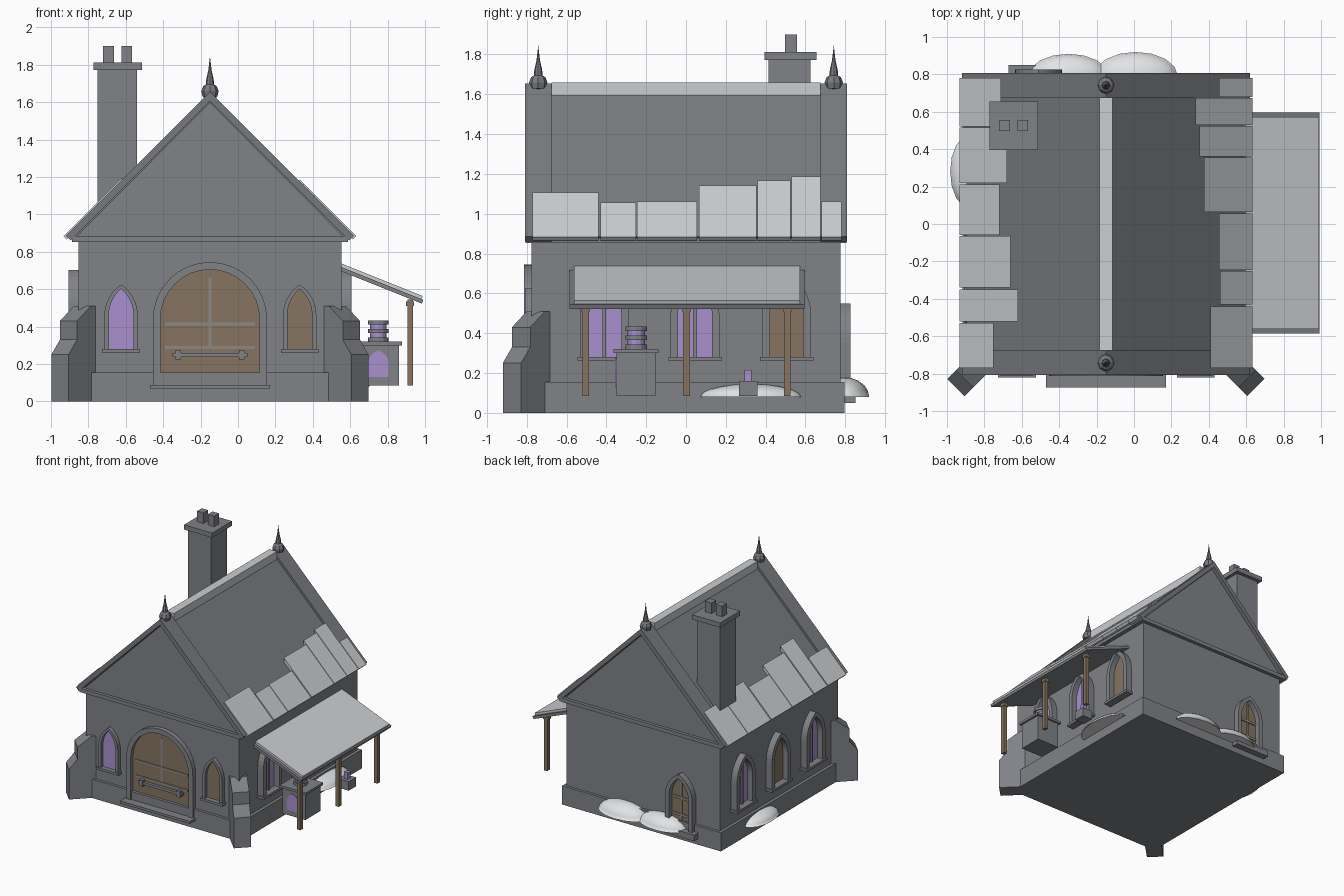
import bpy, bmesh, math
from mathutils import Matrix, Vector

if "Cube" in bpy.data.objects:
    bpy.data.objects.remove(bpy.data.objects["Cube"])


def material(name, rgb):
    m = bpy.data.materials.new(name)
    m.use_nodes = True
    m.diffuse_color = (*rgb, 1)
    m.node_tree.nodes["Principled BSDF"].inputs["Base Color"].default_value = (*rgb, 1)
    return m


stone = material("grey stone", (.22, .225, .245))
slate = material("roof slate", (.19, .195, .21))
frost = material("pale frost", (.6, .61, .63))
snow = material("white snow", (.76, .77, .78))
wood = material("brown wood", (.24, .175, .12))
glass = material("purple glass", (.40, .28, .62))
iron = material("worn iron", (.27, .25, .23))

CX, HW, HD = -.15, .703, .775   # house centre, half width, half depth


def finish(name, bm, mat, matrix=None, smooth=False):
    bmesh.ops.recalc_face_normals(bm, faces=bm.faces)
    me = bpy.data.meshes.new(name)
    bm.to_mesh(me)
    bm.free()
    if matrix is not None:
        me.transform(matrix)
    me.materials.append(mat)
    ob = bpy.data.objects.new(name, me)
    bpy.context.collection.objects.link(ob)
    if smooth:
        for p in me.polygons:
            p.use_smooth = True
    return ob


def box(name, mat, x, y, z, matrix=None):
    bm = bmesh.new()
    bmesh.ops.create_cube(bm, size=1)
    for v in bm.verts:
        v.co = [r[0] + (c + .5) * (r[1] - r[0]) for c, r in zip(v.co, (x, y, z))]
    return finish(name, bm, mat, matrix)


def prism(name, mat, pts, y0, y1, matrix=None):
    """Extrude an (x, z) outline along y."""
    bm = bmesh.new()
    face = bm.faces.new([bm.verts.new((x, y0, z)) for x, z in pts])
    new = bmesh.ops.extrude_face_region(bm, geom=[face])["geom"]
    bmesh.ops.translate(bm, vec=(0, y1 - y0, 0),
                        verts=[g for g in new if isinstance(g, bmesh.types.BMVert)])
    return finish(name, bm, mat, matrix)


def lathe(name, mat, profile, x, y, sides, smooth=False):
    bm = bmesh.new()
    vs = [bm.verts.new((r, 0, z)) for r, z in profile]
    es = [bm.edges.new(p) for p in zip(vs, vs[1:])]
    bmesh.ops.spin(bm, geom=vs + es, axis=(0, 0, 1), cent=(0, 0, 0),
                   angle=math.tau, steps=sides)
    bmesh.ops.remove_doubles(bm, verts=bm.verts, dist=.0005)
    return finish(name, bm, mat, Matrix.Translation((x, y, 0)), smooth)


def arch(hw, z0, zs, top, steps=8):
    """Outline of a round or pointed arch."""
    h = top - zs
    c = max(0, (h * h - hw * hw) / (2 * hw))
    r, end = hw + c, math.atan2(h, c)
    side = [(r * math.cos(end * i / steps) - c, zs + r * math.sin(end * i / steps))
            for i in range(steps)]
    right = [(hw, z0)] + side
    return right + [(0, top)] + [(-x, z) for x, z in reversed(right)]


def surround(name, mat, outer, inner, depth, matrix):
    bm = bmesh.new()
    loops = [[bm.verts.new((x, y, z)) for x, z in pts]
             for pts, y in ((outer, .02), (outer, -depth), (inner, -depth), (inner, .02))]
    for a, b in zip(loops, loops[1:] + loops[:1]):
        for i in range(len(a) - 1):
            bm.faces.new((a[i], a[i + 1], b[i + 1], b[i]))
    for i in (0, -1):
        bm.faces.new([l[i] for l in loops])
    finish(name, bm, mat, matrix)


def wall(side, u):
    """Frame on a wall: local -y points outwards, u is the world coordinate along it."""
    place = {"front": (u, -HD, 0), "back": (u, HD, 180),
             "right": (CX + HW, u, 90), "left": (CX - HW, u, -90)}[side]
    return Matrix.Translation((place[0], place[1], 0)) @ Matrix.Rotation(math.radians(place[2]), 4, "Z")


def opening(name, mat, m, hw, z0, zs, top, rim, depth, sill=True):
    prism(name + "_panel", mat, arch(hw + .004, z0, zs, top + .004), .02, -.007, m)
    surround(name + "_surround", stone, arch(hw + rim, z0, zs, top + rim),
             arch(hw, z0, zs, top), depth, m)
    if sill:
        w = hw + rim + .012
        box(name + "_sill", stone, (-w, w), (-depth - .012, .02), (z0 - .02, z0), m)


# House body
box("plinth", stone, (CX - HW - .025, CX + HW + .025), (-.797, .797), (0, .155))
box("walls", stone, (CX - HW, CX + HW), (-HD, HD), (.1, .87))
box("cornice", stone, (CX - .738, CX + .738), (-.805, .805), (.853, .885))
prism("gable", stone, [(CX - .715, .88), (CX + .715, .88), (CX, 1.6)], -.78, .78)


# Roof slopes, verge trims and frost slabs along the eaves
def slope(name, mat, s, h0, h1, c, t, y0, y1):
    pts = [(h0, c - h0), (h1, c - h1), (h1 - t / 2, c - h1 - t / 2), (h0, c - h0 - t)]
    prism(name, mat, [(CX + s * h, z) for h, z in pts], y0, y1)


RIGHT = [(.68, .78, .605), (.53, .675, .48), (.36, .525, .5), (.065, .355, .525),
         (-.245, .055, .605), (-.43, -.25, .61), (-.77, -.44, .56)]
LEFT = [(.52, .78, .56), (.22, .515, .53), (-.06, .21, .57), (-.34, -.065, .51),
        (-.52, -.35, .47), (-.77, -.53, .6)]
for s, tag, slabs in ((1, "left", RIGHT), (-1, "right", LEFT)):
    slope("roof_slope_" + tag, slate, s, 0, .745, 1.63, .05, -.69, .69)
    for e in (-1, 1):
        slope("verge_trim_" + tag, slate, s, 0, .77, 1.655, .05, e * .675, e * .808)
    for y0, y1, h in slabs:
        slope("eave_frost_" + tag, frost, s, h, .783, 1.667, .035, y0, y1)
box("ridge_cap", frost, (CX - .035, CX + .035), (-.675, .675), (1.59, 1.66))
for y in (-.742, .742):
    lathe("finial", slate, [(0, 1.62), (.04, 1.63), (.046, 1.66), (.036, 1.685), (.022, 1.695),
                            (.02, 1.72), (.009, 1.77), (0, 1.845)], CX, y, 8)

# Chimney
box("chimney_shaft", stone, (-.75, -.54), (.415, .625), (.9, 1.78))
box("chimney_cap", stone, (-.772, -.514), (.395, .655), (1.773, 1.812))
for x in (-.693, -.595):
    box("chimney_pot", stone, (x - .029, x + .029), (.497, .557), (1.81, 1.9))

# Diagonal corner buttresses
for s in (-1, 1):
    m = Matrix.Translation((CX + s * HW, -HD, 0)) @ Matrix.Rotation(
        math.radians(-45 if s > 0 else -135), 4, "Z")
    prism("buttress", stone, [(-.1, 0), (.14, 0), (.14, .25), (.075, .33), (.075, .43),
                              (-.03, .51), (-.1, .51)], -.065, .065, m)

# Main door with straps and bolt
m = wall("front", CX)
opening("main_door", wood, m, .265, .155, .44, .705, .04, .038, False)
for s in (-1, 1):
    box("door_jamb_foot", stone, sorted((s * .265, s * .305)), (-.038, .02), (.08, .156), m)
box("threshold", stone, (-.27, .27), (-.03, .02), (.08, .155), m)
box("door_step", stone, (-.32, .32), (-.098, .02), (.068, .088), m)
for z in (.287, .414):
    box("door_strap", iron, (-.24, .24), (-.014, 0), (z - .008, z + .008), m)
box("door_seam", iron, (-.007, .007), (-.013, 0), (.28, .66), m)
box("door_bolt", stone, (-.2, .2), (-.03, 0), (.238, .26), m)
for x in (-.17, .17):
    box("bolt_bracket", stone, (x - .014, x + .014), (-.036, 0), (.225, .275), m)

# Front windows
for x, mat in ((-.625, glass), (.33, wood)):
    opening("front_window", mat, wall("front", x), .066, .28, .46, .602, .023, .034)

# Side windows
for side in ("left", "right"):
    for y, mat in ((-.41, glass), (.045, glass if side == "right" else wood),
                   (.505, wood if side == "right" else glass)):
        m = wall(side, y)
        opening("side_window", mat, m, .085, .28, .5, .665, .037, .053)
        if mat == glass:
            box("mullion", stone, (-.009, .009), (-.02, 0), (.28, .65), m)

# Back door
m = wall("back", -.51)
opening("back_door", wood, m, .09, .1, .35, .515, .035, .05, False)
box("back_step", stone, (-.16, .16), (-.075, .02), (.05, .1), m)
for z in (.2, .34):
    box("back_door_strap", iron, (-.085, .085), (-.016, 0), (z - .01, z + .01), m)
box("back_door_seam", iron, (-.007, .007), (-.015, 0), (.1, .49), m)

# Lean-to canopy on posts
tilt = Matrix.Translation((.55, 0, .728)) @ Matrix.Rotation(math.radians(25 - 3.2), 4, "Y")
box("canopy_frame", stone, (0, .478), (-.585, .595), (-.03, -.008), tilt)
box("canopy_top", frost, (0, .468), (-.562, .572), (-.01, .01), tilt)
for y in (-.503, .003, .508):
    box("canopy_post", wood, (.905, .935), (y - .017, y + .017), (.085, .545))
    box("post_cap", wood, (.897, .94), (y - .022, y + .022), (.51, .535))

# Shrine pedestal with a ringed lantern
box("pedestal", stone, (.655, .862), (-.35, -.153), (.085, .305))
box("pedestal_cap", stone, (.637, .878), (-.365, -.138), (.3, .32))
prism("pedestal_niche", glass, arch(.055, .13, .2, .272), 0, -.006,
      Matrix.Translation((.75, -.35, 0)))
lathe("lantern_glass", glass, [(0, .32), (.043, .32), (.043, .43), (0, .43)], .75, -.25, 12)
for z in (.32, .365, .41):
    lathe("lantern_ring", stone, [(0, z), (.055, z), (.055, z + .023), (0, z + .023)], .75, -.25, 12)

# Small crate with a bottle
box("crate", stone, (.735, .83), (.265, .36), (.085, .16))
box("bottle", glass, (.765, .8), (.295, .33), (.16, .215))


# Snow drifts against the walls
def drift(x, y, rx, ry, rz):
    bm = bmesh.new()
    bmesh.ops.create_uvsphere(bm, u_segments=16, v_segments=10, radius=1)
    bmesh.ops.bisect_plane(bm, geom=bm.verts[:] + bm.edges[:] + bm.faces[:],
                           plane_co=(0, 0, 0), plane_no=(0, 0, -1), clear_outer=True)
    bmesh.ops.holes_fill(bm, edges=[e for e in bm.edges if e.is_boundary])
    ob = finish("snow_drift", bm, snow,
                Matrix.Translation((x, y, .08)) @ Matrix.Diagonal((rx, ry, rz, 1)), True)
    bpy.context.view_layer.objects.active = ob
    for p in ob.data.polygons:
        p.use_smooth = p.normal.z > -.9


drift(-.35, .79, .215, .12, .095)
drift(.01, .79, .225, .13, .1)
drift(CX - HW - .02, .28, .11, .2, .068)
drift(CX + HW + .02, .325, .13, .255, .065)
